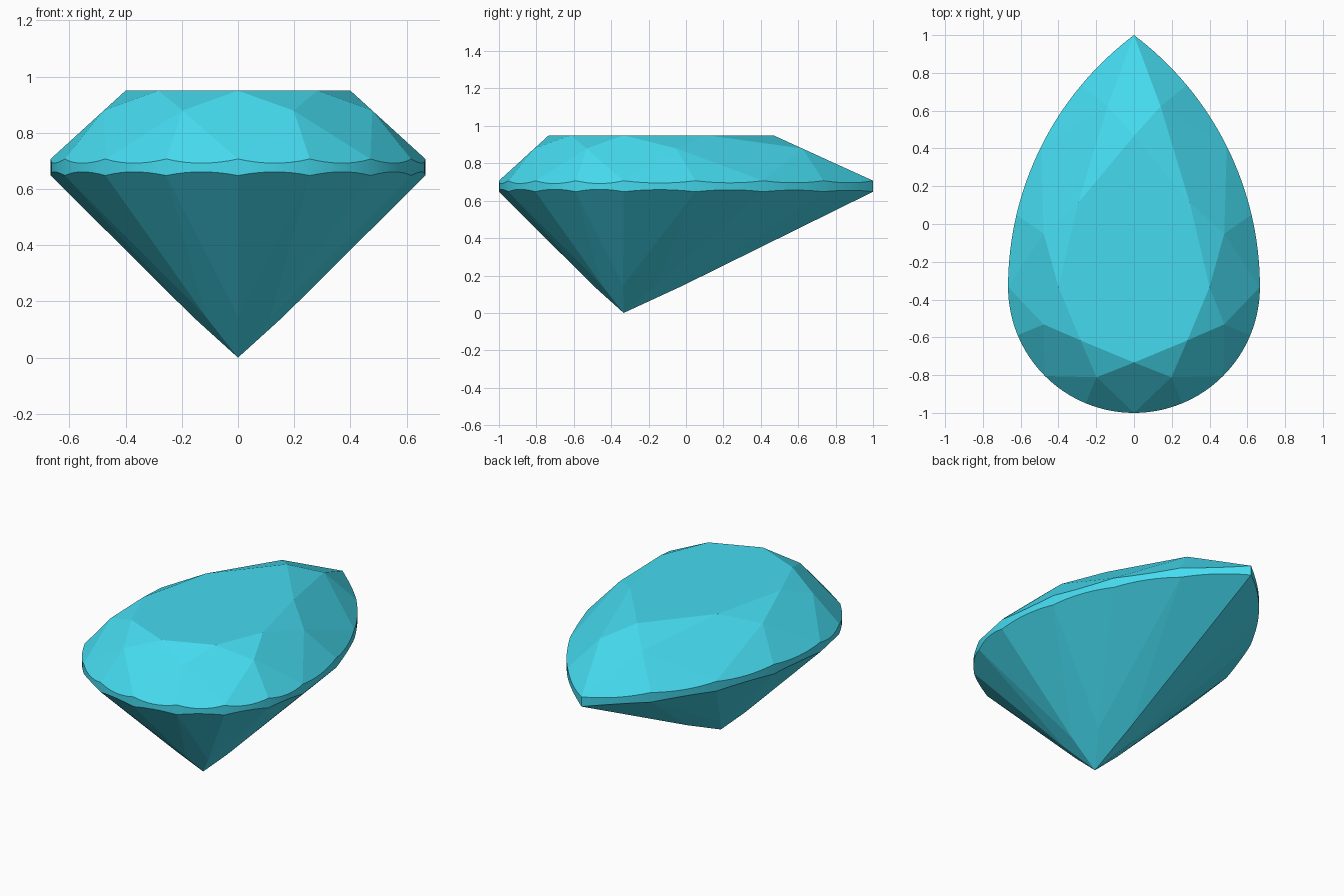
import bpy, bmesh
from math import sin, cos, asin, pi
from mathutils import Vector, Matrix
from mathutils.geometry import normal as face_normal

if "Cube" in bpy.data.objects:
    bpy.data.objects.remove(bpy.data.objects["Cube"])

CY, R_FRONT, R_SIDE = -1/3, 2/3, 5/3      # pear outline: front circle, two long side arcs
TABLE_Z, TOP_Z, LOW_Z = 0.95, 0.707, 0.648  # table, girdle top, girdle bottom
STAR_Z, KITE_Z = 0.879, 0.145             # where crown / pavilion main facets meet
CENTRE = Vector((0, CY))
CULET = Vector((0, CY, 0))
SUB = 8                                   # curve steps per girdle facet


def station(s):
    """Outline point and outward direction; s = 0 front, 4 right, 8 rear tip, 16 front."""
    s %= 16
    if s > 8:
        p, n = station(16 - s)
        return Vector((-p.x, p.y)), Vector((-n.x, n.y))
    if s <= 4:
        a = s / 4 * pi / 2
        n = Vector((sin(a), -cos(a)))
        return CENTRE + n * R_FRONT, n
    a = (s - 4) / 4 * asin(0.8)
    n = Vector((cos(a), sin(a)))
    p = Vector((R_FRONT - R_SIDE, CY)) + n * R_SIDE
    return (Vector((0, 1)), Vector((0, 1))) if s == 8 else (p, n)


def meet(s1, s2, z, z_rim, z_in, k):
    """Point at height z where the main facets of two stations intersect."""
    rows, dist = [], []
    for s in (s1, s2):
        p, n = station(s)
        inner = CENTRE + (p - CENTRE) * k
        t = (z - z_in) / (z_rim - z_in)
        rows.append(n)
        dist.append(n.dot(inner.lerp(p, t)))
    xy = Matrix(rows).inverted() @ Vector(dist)
    return Vector((xy.x, xy.y, z))


def rim(s, z):
    p, _ = station(s)
    return Vector((p.x, p.y, z))


def rim_curve(s, apex, z):
    """Girdle edge from s to s + 1 where the flat facet through apex cuts the wall."""
    a, b = rim(s, z), rim(s + 1, z)
    n = face_normal(apex, a, b)
    pts = []
    for i in range(SUB + 1):
        p, _ = station(s + i / SUB)
        h = apex.z - (n.x * (p.x - apex.x) + n.y * (p.y - apex.y)) / n.z
        pts.append(Vector((p.x, p.y, h)))
    return pts


mat = bpy.data.materials.new("blue_gem")
mat.diffuse_color = (0.06, 0.71, 0.87, 1)
mat.use_nodes = True
mat.node_tree.nodes["Principled BSDF"].inputs["Base Color"].default_value = mat.diffuse_color


def build(name, faces):
    bm = bmesh.new()
    for f in faces:
        bm.faces.new([bm.verts.new(v) for v in f])
    bmesh.ops.remove_doubles(bm, verts=bm.verts, dist=1e-5)
    me = bpy.data.meshes.new(name)
    bm.to_mesh(me)
    bm.free()
    me.materials.append(mat)
    ob = bpy.data.objects.new(name, me)
    bpy.context.collection.objects.link(ob)
    return ob


# Main facet corners
table = [(CENTRE + (station(s)[0] - CENTRE) * 0.6).to_3d() + Vector((0, 0, TABLE_Z))
         for s in range(0, 16, 2)]
star = [meet(s, s + 2, STAR_Z, TOP_Z, TABLE_Z, 0.6) for s in range(0, 16, 2)]
kite = [meet(s - 1, s + 1, KITE_Z, LOW_Z, 0, 0) for s in range(0, 16, 2)]

crown, wall, pavilion = [table], [], []
for i in range(8):
    # Star facet and kite-shaped main facet of the crown, main facet of the pavilion
    crown.append([table[i], star[i], table[(i + 1) % 8]])
    crown.append([table[i], star[i - 1], rim(2 * i, TOP_Z), star[i]])
    pavilion.append([CULET, kite[(i + 1) % 8], rim(2 * i + 1, LOW_Z), kite[i]])
for s in range(16):
    # Small facets above and below the girdle, and the wall between their curved edges
    k = kite[((s + 1) // 2) % 8]
    up = rim_curve(s, star[s // 2], TOP_Z)
    low = rim_curve(s, k, LOW_Z)
    crown.append([star[s // 2]] + up)
    pavilion.append([k] + low[::-1])
    for j in range(SUB):
        wall.append([low[j], low[j + 1], up[j + 1], up[j]])

build("crown", crown)
build("pavilion", pavilion)
girdle = build("girdle", wall)
bpy.context.view_layer.objects.active = girdle
girdle.select_set(True)
bpy.ops.object.shade_smooth_by_angle(angle=pi / 6)
